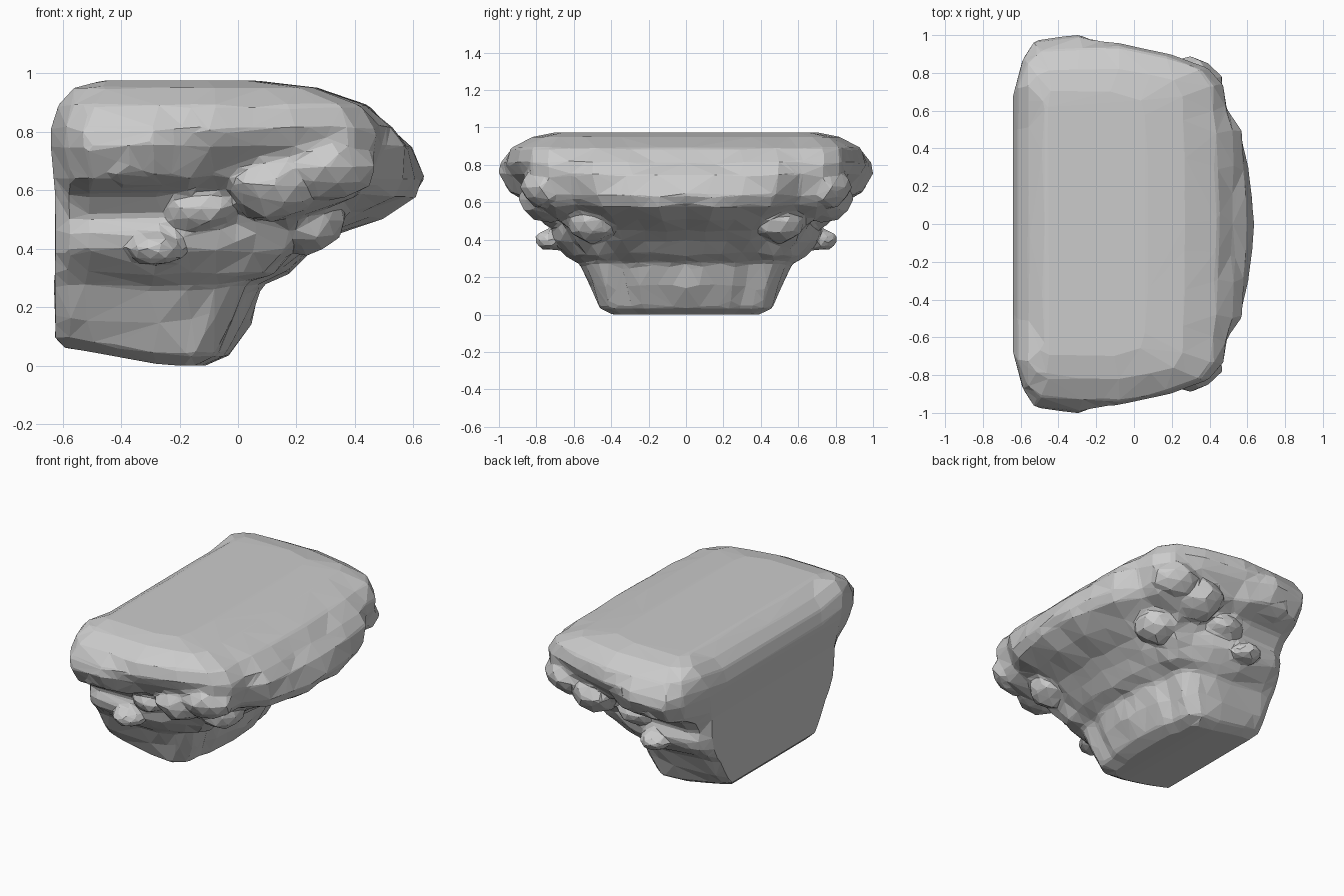
import bpy, bmesh, random
from mathutils import Vector, noise

if "Cube" in bpy.data.objects:
    bpy.data.objects.remove(bpy.data.objects["Cube"])

# Height levels of the ledge:
# z, back x, back half-width, mid half-width, notch half-width, corner y, corner x, front x
LEVELS = [
    (0.00, -.59, .38, .40, .39, .33, -.14, -.11),
    (0.035, -.625, .43, .46, .46, .39, -.07, -.03),
    (0.15, -.625, .47, .51, .49, .41, -.02, .035),
    (0.28, -.63, .54, .57, .54, .45, .03, .085),
    (0.32, -.625, .58, .63, .60, .51, .11, .18),
    (0.39, -.625, .61, .72, .66, .57, .19, .25),
    (0.45, -.625, .62, .74, .68, .60, .22, .33),
    (0.51, -.625, .63, .72, .68, .67, .26, .50),
    (0.585, -.625, .63, .78, .74, .77, .40, .615),
    (0.64, -.63, .64, .94, .84, .80, .44, .645),
    (0.75, -.64, .67, 1.0, .92, .81, .475, .60),
    (0.81, -.64, .68, .985, .96, .81, .475, .53),
    (0.89, -.615, .72, .93, .94, .80, .42, .445),
    (0.95, -.56, .73, .82, .82, .74, .26, .27),
    (0.974, -.47, .64, .70, .70, .63, .06, .07),
]


def half_ring(z, xb, wb, wm, wn, wc, xc, xf):
    """Half plan outline, from the middle of the back to the middle of the front."""
    d = xf - xc
    pts = [(xb, 0), (xb, wb * .35), (xb, wb * .7), (xb, wb),
           (xb + .05, wb + (wm - wb) * .65), (min(-.45, xb + .12), wb + (wm - wb) * .93),
           (-.28, wm), (-.17, (wm + wn) / 2)]
    x0 = min(-.08, xc - .08)
    pts += [(x0, wn), (x0 + (xc - x0) * .5, wn + (wc - wn) * .4),
            (x0 + (xc - x0) * .86, wc + .02), (xc, wc * .92),
            (xc + .07 * d, wc * .75), (xc + .65 * d, wc * .6),
            (xc + .86 * d, wc * .38), (xc + .96 * d, wc * .18), (xf, 0)]
    out = []
    for x, y in pts:
        zz = z
        if z < .1:  # underside rises toward the back
            zz += .06 * min(1, max(0, (-x - .25) / .33))
        if z > .78 and x < -.5 and y < .6:  # top edge sags along the back
            zz -= .03
        p = Vector((x, y, zz))
        # chipped stone surface, calm on top and flat on the back
        amt = .005 if z > .85 or z < .1 else .024
        n = noise.noise_vector(p * 7)
        if x > -.6:
            p.x += n.x * amt
            if y > 0:
                p.y += n.y * amt
            if .1 < z < .93:
                p.z += n.z * amt
        out.append(p)
    return out


def add_lump(bm, center, radii):
    """Rough boulder on both sides of the ledge."""
    for side in (1, -1):
        verts = bmesh.ops.create_icosphere(bm, subdivisions=2, radius=1)["verts"]
        random.seed(int(center[0] * 100))
        for v in verts:
            k = 1 + random.uniform(-.08, .08)
            v.co = Vector([c + r * q * k for c, r, q in zip(center, radii, v.co)])
            v.co.y *= side
        if side < 0:
            bmesh.ops.reverse_faces(bm, faces=list({f for v in verts for f in v.link_faces}))


# Carved ledge: stacked outlines, mirrored left to right
bm = bmesh.new()
rings = []
for lv in LEVELS:
    half = half_ring(*lv)
    full = half + [Vector((p.x, -p.y, p.z)) for p in half[-2:0:-1]]
    rings.append([bm.verts.new(p) for p in full])
n = len(rings[0])
for a, b in zip(rings, rings[1:]):
    for i in range(n):
        j = (i + 1) % n
        bm.faces.new((a[i], a[j], b[j], b[i]))
h = n // 2
for ring in (rings[0], rings[-1]):  # caps, bridged between mirrored points
    for i in range(h):
        quad = [ring[i], ring[i + 1], ring[(n - i - 1) % n], ring[(n - i) % n]]
        bm.faces.new(list(dict.fromkeys(quad)))
bmesh.ops.triangulate(bm, faces=bm.faces[:])
bmesh.ops.recalc_face_normals(bm, faces=bm.faces[:])

# Carved lumps that blend into the ledge
add_lump(bm, (.12, .72, .62), (.16, .18, .13))     # corner scroll, low end
add_lump(bm, (.30, .73, .68), (.17, .16, .12))     # corner scroll, high end
add_lump(bm, (-.36, .80, .70), (.22, .16, .10))    # side rim
add_lump(bm, (.23, .50, .50), (.14, .14, .12))     # front volute
add_lump(bm, (-.28, .71, .40), (.10, .10, .06))    # side knob
add_lump(bm, (-.13, .68, .54), (.13, .11, .08))    # side curl

me = bpy.data.meshes.new("stone_ledge")
bm.to_mesh(me)
bm.free()
ledge = bpy.data.objects.new("stone_ledge", me)
bpy.context.collection.objects.link(ledge)

# Fuse everything into one rock, then reduce it to flat low-poly facets
fuse = ledge.modifiers.new("fuse", 'REMESH')
fuse.mode = 'VOXEL'
fuse.voxel_size = .016
facet = ledge.modifiers.new("facet", 'DECIMATE')
facet.ratio = .026
